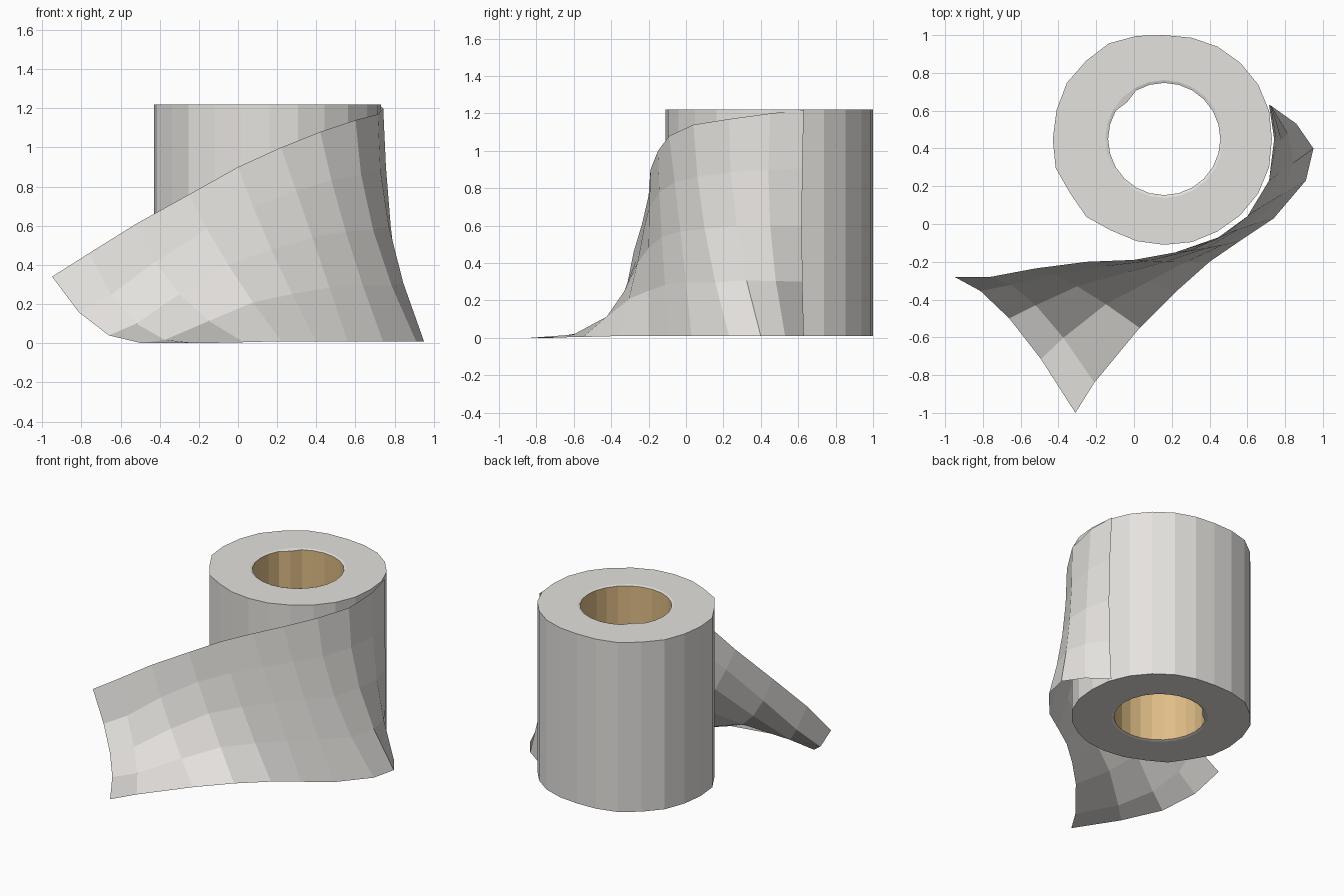
import bpy
from math import cos, sin, radians

if "Cube" in bpy.data.objects:
    bpy.data.objects.remove(bpy.data.objects["Cube"])

CX, CY = 0.16, 0.45          # axis of the roll
BOTTOM, TOP = 0.01, 1.22
N = 24


def material(name, rgb):
    m = bpy.data.materials.new(name)
    m.diffuse_color = (*rgb, 1)
    m.use_nodes = True
    m.node_tree.nodes["Principled BSDF"].inputs["Base Color"].default_value = m.diffuse_color
    return m


paper = material("white paper", (0.78, 0.76, 0.73))
card = material("brown cardboard", (0.74, 0.51, 0.24))


def add_object(name, verts, faces, mat):
    me = bpy.data.meshes.new(name)
    me.from_pydata(verts, [], faces)
    me.materials.append(mat)
    me.update()
    ob = bpy.data.objects.new(name, me)
    bpy.context.collection.objects.link(ob)
    return ob


def ring(radii, z):
    return [(CX + r * cos(radians(360 * i / N)), CY + r * sin(radians(360 * i / N)), z)
            for i, r in enumerate(radii)]


def loft(name, rings, mat):
    """Skin a stack of rings with quads."""
    verts = [v for r in rings for v in r]
    faces = [(k * N + i, k * N + (i + 1) % N, (k + 1) * N + (i + 1) % N, (k + 1) * N + i)
             for k in range(len(rings) - 1) for i in range(N)]
    return add_object(name, verts, faces, mat)


# Slightly squashed outline of the wound paper, one radius every 15 degrees
outer = [.57, .575, .575, .57, .565, .555, .55, .565, .585, .585, .595, .59,
         .59, .595, .575, .583, .56, .56, .56, .565, .565, .57, .575, .575]
hole = [.312] * N
core = [.297] * N
core[9] = .277               # seam bump of the cardboard core

# Paper roll: lip, bottom, wall, top, lip
loft("paper_roll", [ring(core, BOTTOM + .005), ring(hole, BOTTOM), ring(outer, BOTTOM),
                    ring(outer, TOP), ring(hole, TOP), ring(core, TOP - .005)], paper)

# Cardboard core lining the hole
loft("cardboard_core", [ring(core, TOP - .005), ring(core, BOTTOM + .005)], card)

# Loose sheet: columns of (top, middle, bottom) points from free end to the roll
columns = [
    ((-.95, -.28, .34), (-.66, -.50, .04), (-.31, -1.0, 0)),
    ((-.76, -.28, .46), (-.52, -.43, .10), (-.21, -.84, 0)),
    ((-.52, -.235, .61), (-.30, -.33, .25), (.03, -.55, .005)),
    ((-.25, -.20, .76), (-.05, -.26, .40), (.22, -.36, .01)),
    ((.00, -.19, .90), (.17, -.20, .48), (.40, -.20, .01)),
    ((.22, -.15, 1.0), (.38, -.13, .54), (.56, -.09, .01)),
    ((.42, -.09, 1.08), (.55, -.03, .57), (.74, .03, .01)),
    ((.60, .04, 1.14), (.69, .10, .58), (.91, .23, .01)),
    ((.715, .23, 1.17), (.77, .27, .60), (.95, .40, .01)),
    ((.742, .45, 1.20), (.78, .45, .60), (.86, .53, .01)),
    ((.715, .63, 1.22), (.73, .62, .60), (.72, .63, .01)),
]
ROWS = 5
verts = []
for a, m, b in columns:
    for r in range(ROWS):
        t = r / (ROWS - 1)
        w = ((1 - t) * (1 - 2 * t), 4 * t * (1 - t), t * (2 * t - 1))
        p = [w[0] * a[i] + w[1] * m[i] + w[2] * b[i] for i in range(3)]
        verts.append((p[0], p[1], max(p[2], 0)))
faces = [(c * ROWS + r, c * ROWS + r + 1, (c + 1) * ROWS + r + 1, (c + 1) * ROWS + r)
         for c in range(len(columns) - 1) for r in range(ROWS - 1)]
add_object("loose_sheet", verts, faces, paper)
